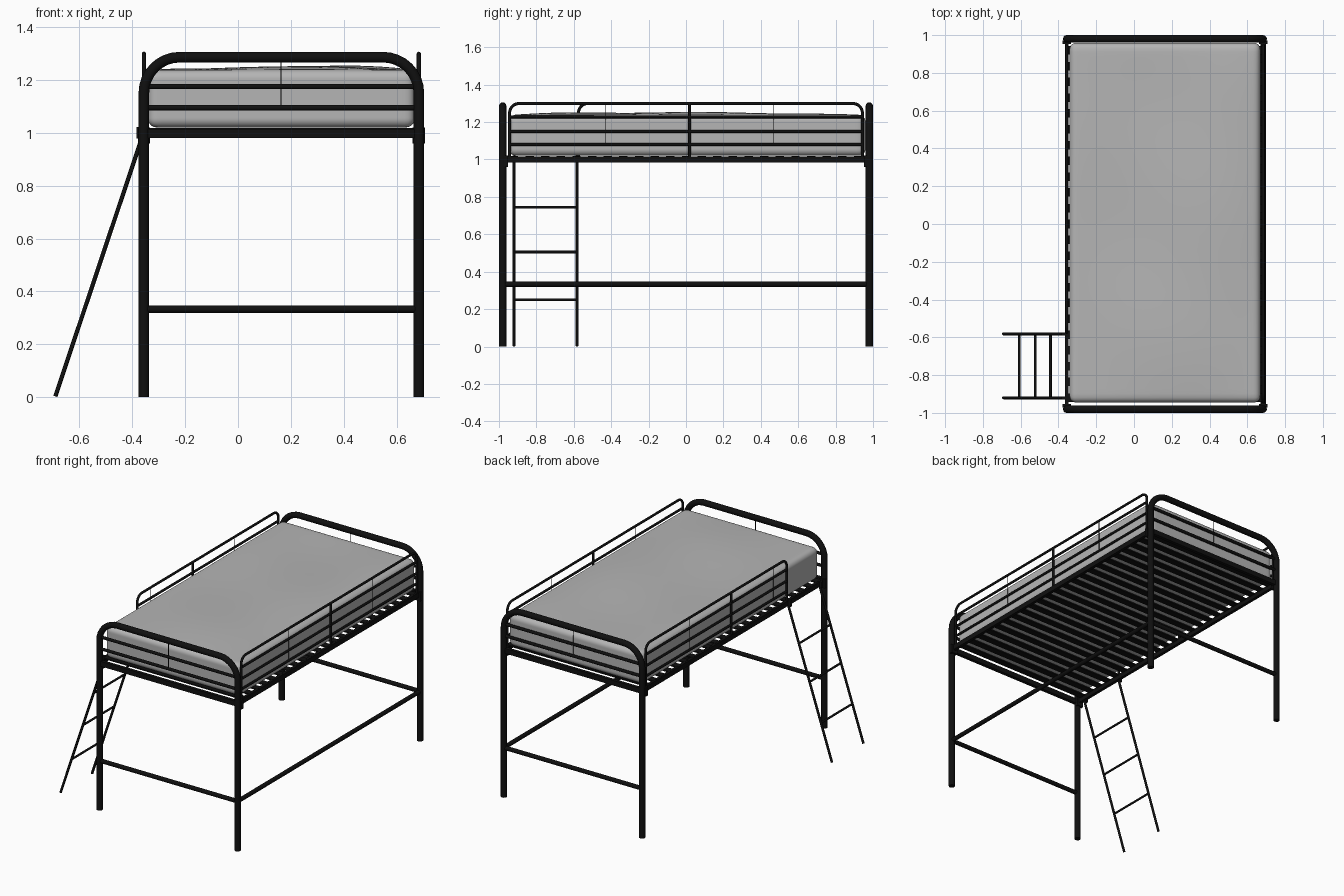
import bpy, bmesh, math
from mathutils import Vector

if "Cube" in bpy.data.objects:
    bpy.data.objects.remove(bpy.data.objects["Cube"])

def material(name, rgb):
    m = bpy.data.materials.new(name)
    m.diffuse_color = (*rgb, 1)
    m.use_nodes = True
    m.node_tree.nodes["Principled BSDF"].inputs["Base Color"].default_value = m.diffuse_color
    return m

BLACK = material("black metal", (0.005, 0.005, 0.005))
GREY = material("grey fabric", (0.46, 0.46, 0.46))
XL, XR, YE = -0.356, 0.684, 0.98      # post centre lines

def finish(ob, mat):
    ob.data.materials.append(mat)
    bpy.ops.object.select_all(action='DESELECT')
    bpy.context.view_layer.objects.active = ob
    ob.select_set(True)
    bpy.ops.object.shade_smooth_by_angle(angle=math.radians(40))
    return ob

def arc(c, u, v, r, n=8):
    """Quarter turn around c from direction u to direction v."""
    c, u, v = Vector(c), Vector(u), Vector(v)
    return [c + r * (math.cos(a) * u + math.sin(a) * v)
            for a in (math.pi / 2 * i / n for i in range(n + 1))]

def tube(name, paths, r, res=4):
    cu = bpy.data.curves.new(name, 'CURVE')
    cu.dimensions = '3D'
    cu.bevel_depth, cu.bevel_resolution, cu.use_fill_caps = r, res, True
    for path in paths:
        sp = cu.splines.new('POLY')
        sp.points.add(len(path) - 1)
        for p, co in zip(sp.points, path):
            p.co = (*co, 1)
    ob = bpy.data.objects.new(name, cu)
    bpy.context.collection.objects.link(ob)
    bpy.ops.object.select_all(action='DESELECT')
    ob.select_set(True)
    bpy.context.view_layer.objects.active = ob
    bpy.ops.object.convert(target='MESH')
    return finish(bpy.context.object, BLACK)

def boxes(name, items):
    """items: (centre, size) pairs joined in one object."""
    bm = bmesh.new()
    for c, s in items:
        vs = bmesh.ops.create_cube(bm, size=1)["verts"]
        for v in vs:
            v.co = Vector([v.co[i] * s[i] + c[i] for i in range(3)])
    me = bpy.data.meshes.new(name)
    bm.to_mesh(me)
    bm.free()
    ob = bpy.data.objects.new(name, me)
    bpy.context.collection.objects.link(ob)
    return finish(ob, BLACK)

# end frames: arched tube with cross rails
for label, y in (("front", -YE), ("back", YE)):
    zt, r = 1.286, 0.135
    arch = ([Vector((XL, y, 0))]
            + arc((XL + r, y, zt - r), (-1, 0, 0), (0, 0, 1), r)
            + arc((XR - r, y, zt - r), (0, 0, 1), (1, 0, 0), r)
            + [Vector((XR, y, 0))])
    tube(label + "_arched_legs", [arch], 0.02)
    tube(label + "_end_rails", [[(XL, y, z), (XR, y, z)] for z in (1.095, 1.175)], 0.01)
    tube(label + "_low_bar", [[(XL, y, 0.333), (XR, y, 0.333)]], 0.014)
    tube(label + "_thin_spindle", [[(0.163, y, 1.095), (0.163, y, 1.28)]], 0.002, 1)

# bed base: side beams, end beams, slats, corner plates
mid, width = (XL + XR) / 2, XR - XL
boxes("side_beams", [((x, 0, 1.0), (0.02, 2 * YE, 0.034)) for x in (XL, XR)])
boxes("end_beams", [((mid, y, 0.998), (width, 0.022, 0.034)) for y in (-YE, YE)])
N = 23
boxes("slats", [((mid, -0.92 + 1.84 * i / (N - 1), 1.014), (width, 0.045, 0.008))
                for i in range(N)])
boxes("corner_plates", [((x, s * 0.962, 0.99), (0.046, 0.02, 0.06))
                        for x in (XL, XR) for s in (-1, 1)])
tube("right_low_bar", [[(XR, -YE, 0.333), (XR, YE, 0.333)]], 0.014)

# guard rails: hooped tube with rails and spindles
def guard(label, x, y0, y1):
    zt, r = 1.299, 0.05
    hoop = ([Vector((x, y0, 1.0))]
            + arc((x, y0 + r, zt - r), (0, -1, 0), (0, 0, 1), r)
            + arc((x, y1 - r, zt - r), (0, 0, 1), (0, 1, 0), r)
            + [Vector((x, y1, 1.0))])
    rails = [[(x, y0, z), (x, y1, z)] for z in (1.08, 1.15, 1.228)]
    tube(label + "_guard_rail", [hoop] + rails + [[(x, 0.02, 1.0), (x, 0.02, zt)]], 0.008)
    tube(label + "_guard_thin_spindles",
         [[(x, y, 1.08), (x, y, zt)] for y in (-0.43, 0.47) if y > y0], 0.002, 1)

guard("right", XR, -0.943, 0.943)
guard("left", XL, -0.575, 0.943)

# ladder
LY = (-0.92, -0.582)
def ladder_x(z):
    return -0.692 + 0.335 * z
tube("ladder_sides", [[(ladder_x(0.003), y, 0.003), (ladder_x(1.0), y, 1.0)] for y in LY], 0.008)
tube("ladder_rungs", [[(ladder_x(z), LY[0], z), (ladder_x(z), LY[1], z)]
                      for z in (0.25, 0.505, 0.745)], 0.007)
boxes("ladder_hooks", [((-0.368, y, 1.0), (0.03, 0.016, 0.042)) for y in LY])

# mattress: rounded box with a gently uneven top
bm = bmesh.new()
bmesh.ops.create_cube(bm, size=2)
bmesh.ops.subdivide_edges(bm, edges=bm.edges[:], cuts=39, use_grid_fill=True)
half, rad = Vector((0.505, 0.952, 0.109)), 0.035
for v in bm.verts:
    p = Vector([math.sin(c * math.pi / 2) * h for c, h in zip(v.co, half)])
    core = Vector([max(-h + rad, min(h - rad, c)) for c, h in zip(p, half)])
    d = p - core
    p = core + d.normalized() * rad if d.length > 0 else p
    if p.z > 0:
        edge = max(0, 1 - (p.x / 0.505) ** 4) * max(0, 1 - (p.y / 0.952) ** 4)
        wave = 0.008 + 0.007 * math.sin(5 * p.x - 1.5 * p.y) + 0.003 * math.sin(7 * p.y + 4 * p.x)
        p.z += wave * edge * min(1, p.z / 0.1)
    v.co = p + Vector((0.164, 0.007, 1.129))
me = bpy.data.meshes.new("mattress")
bm.to_mesh(me)
bm.free()
mattress = bpy.data.objects.new("mattress", me)
bpy.context.collection.objects.link(mattress)
finish(mattress, GREY)
